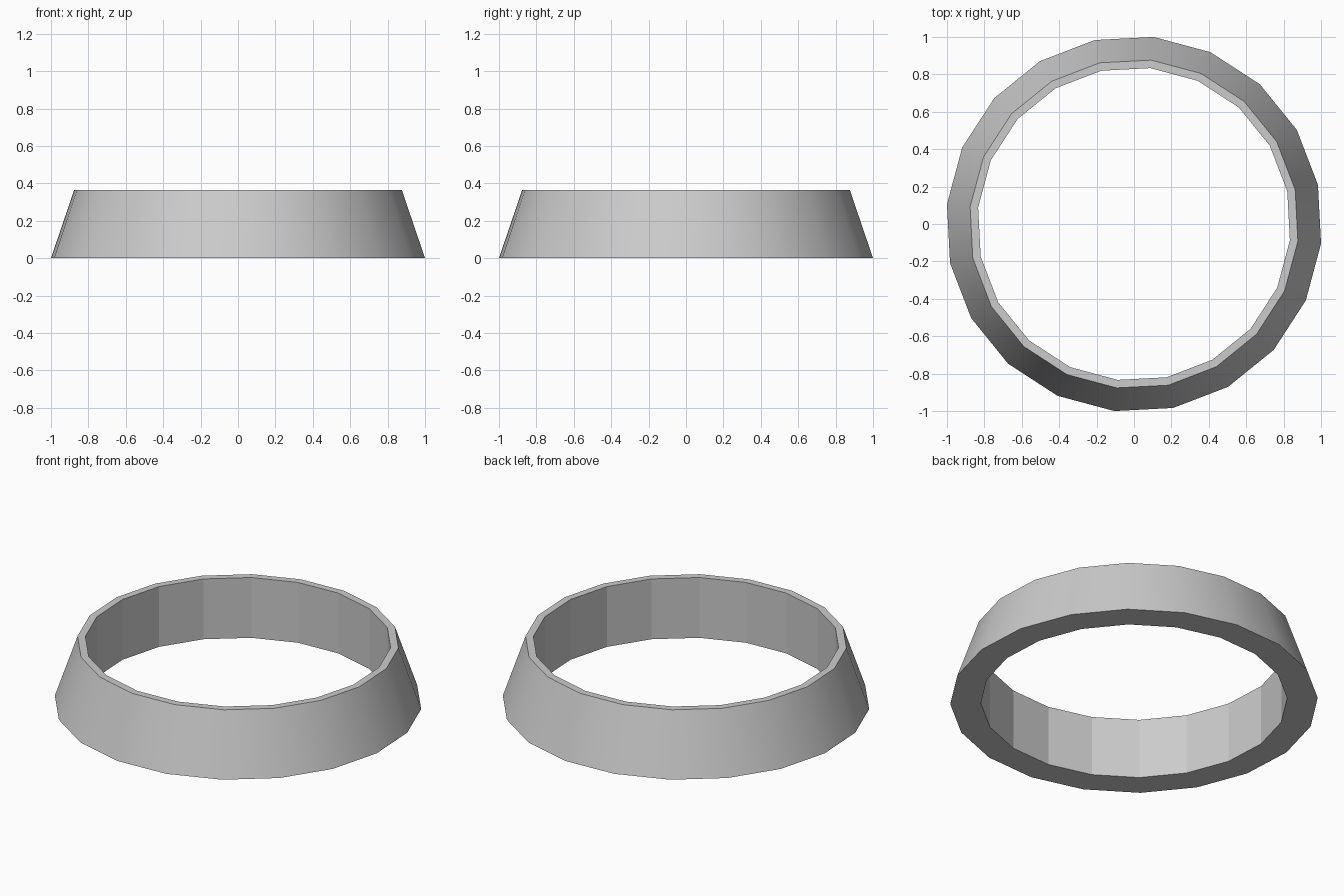
import bpy, bmesh, math

if "Cube" in bpy.data.objects:
    bpy.data.objects.remove(bpy.data.objects["Cube"])

SIDES = 20
START = math.radians(12)
# Cross-section (radius, z): outer bottom, outer top, inner top, inner bottom
PROFILE = [(1.0055, 0.0), (0.881, 0.364), (0.838, 0.364), (0.838, 0.0)]

bm = bmesh.new()
loops = []
for r, z in PROFILE:
    loops.append([bm.verts.new((r * math.cos(START + i * math.tau / SIDES),
                                r * math.sin(START + i * math.tau / SIDES), z))
                  for i in range(SIDES)])

# Skin the four walls; only the sloped outer wall is smooth
for k in range(4):
    a, b = loops[k], loops[(k + 1) % 4]
    for i in range(SIDES):
        j = (i + 1) % SIDES
        face = bm.faces.new((a[i], a[j], b[j], b[i]))
        face.smooth = (k == 0)
bmesh.ops.recalc_face_normals(bm, faces=bm.faces)

# Crisp rims and crisp inner facets
for e in bm.edges:
    e.smooth = all(f.smooth for f in e.link_faces)

mesh = bpy.data.meshes.new("tapered_ring")
bm.to_mesh(mesh)
bm.free()
ring = bpy.data.objects.new("tapered_ring", mesh)
bpy.context.collection.objects.link(ring)
